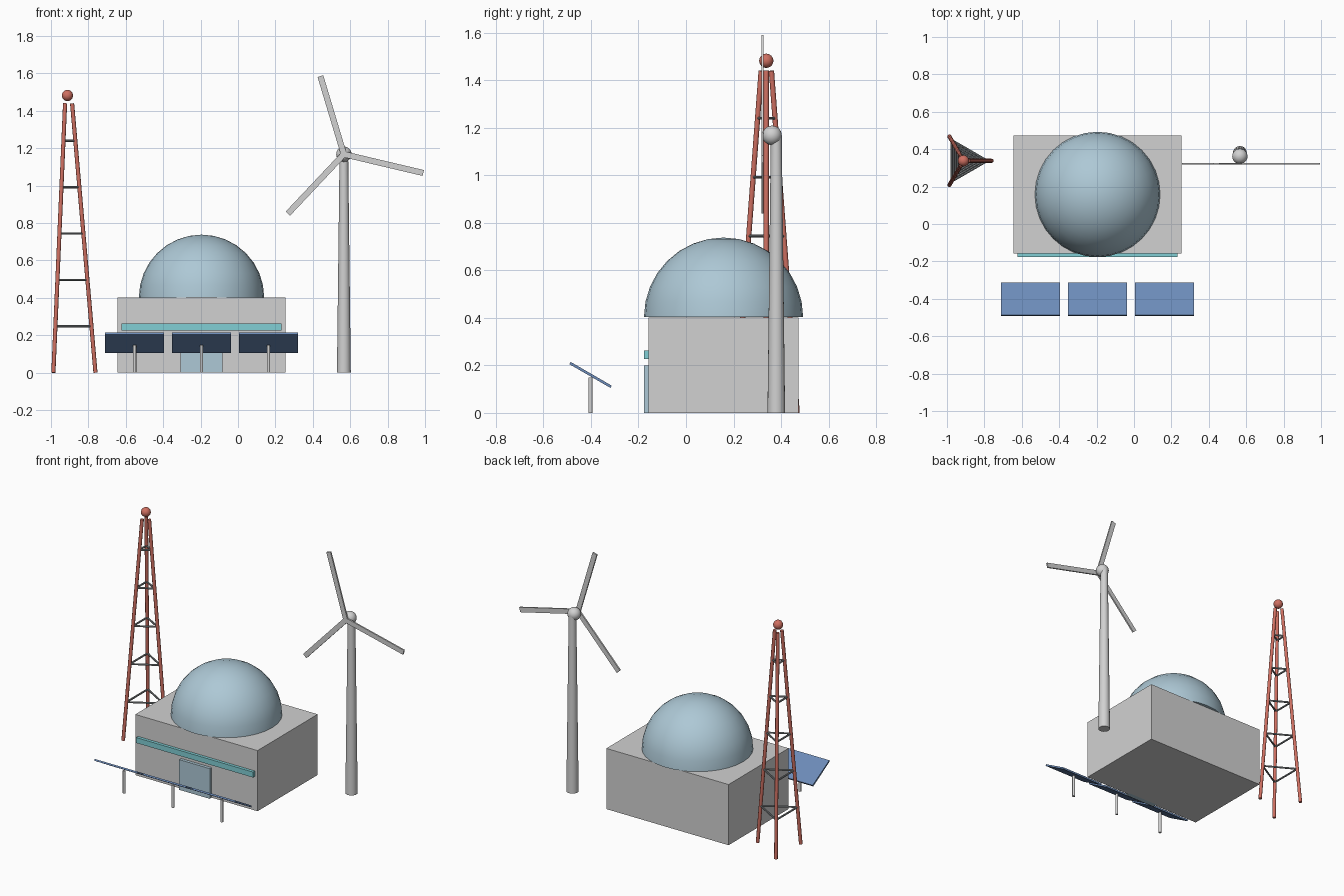
import bpy, bmesh, math
from mathutils import Vector, Matrix

if "Cube" in bpy.data.objects:
    bpy.data.objects.remove(bpy.data.objects["Cube"])


def material(name, rgb):
    m = bpy.data.materials.new(name)
    m.use_nodes = True
    m.diffuse_color = (*rgb, 1)
    m.node_tree.nodes["Principled BSDF"].inputs["Base Color"].default_value = (*rgb, 1)
    return m


CONCRETE = material("pale grey", (0.64, 0.64, 0.64))
GLASS = material("dome blue", (0.42, 0.58, 0.67))
TEAL = material("window teal", (0.22, 0.62, 0.66))
PANEL = material("panel blue", (0.15, 0.26, 0.48))
RED = material("mast red", (0.62, 0.16, 0.12))
STEEL = material("steel grey", (0.27, 0.29, 0.30))


def finish(bm, name, mat, smooth=False):
    mesh = bpy.data.meshes.new(name)
    bm.to_mesh(mesh)
    bm.free()
    mesh.materials.append(mat)
    obj = bpy.data.objects.new(name, mesh)
    bpy.context.collection.objects.link(obj)
    if smooth:
        bpy.ops.object.select_all(action="DESELECT")
        obj.select_set(True)
        bpy.context.view_layer.objects.active = obj
        bpy.ops.object.shade_smooth_by_angle(angle=math.radians(40))
    return obj


def box(name, center, size, mat, rotation=Matrix()):
    bm = bmesh.new()
    bmesh.ops.create_cube(bm, size=1, matrix=Matrix.Translation(center) @ rotation
                          @ Matrix.Diagonal((*size, 1)))
    return finish(bm, name, mat)


def rod(name, start, end, r1, r2, mat, sides=12):
    start, end = Vector(start), Vector(end)
    axis = end - start
    turn = axis.to_track_quat("Z", "Y").to_matrix().to_4x4()
    bm = bmesh.new()
    bmesh.ops.create_cone(bm, cap_ends=True, segments=sides, radius1=r1, radius2=r2,
                          depth=axis.length,
                          matrix=Matrix.Translation((start + end) / 2) @ turn)
    return finish(bm, name, mat, True)


def ball(name, center, radius, mat, half=False, segments=24):
    bm = bmesh.new()
    bmesh.ops.create_uvsphere(bm, u_segments=segments, v_segments=segments // 2, radius=radius)
    if half:
        bmesh.ops.bisect_plane(bm, geom=bm.verts[:] + bm.edges[:] + bm.faces[:], dist=1e-5,
                               plane_co=(0, 0, 0), plane_no=(0, 0, 1), clear_inner=True)
        bmesh.ops.holes_fill(bm, edges=[e for e in bm.edges if e.is_boundary])
    bmesh.ops.translate(bm, verts=bm.verts, vec=center)
    return finish(bm, name, mat, True)


# Main building with dome, window band and door
X = -0.195
box("building", (X, 0.158, 0.201), (0.896, 0.63, 0.402), CONCRETE)
ball("dome", (X, 0.158, 0.403), 0.335, GLASS, half=True, segments=32)
box("window_band", (X, -0.16, 0.244), (0.856, 0.034, 0.036), TEAL)
box("door", (X, -0.16, 0.1), (0.224, 0.034, 0.2), GLASS)

# Tilted solar panels on posts
for i, side in enumerate(("right", "middle", "left")):
    px = X + (i - 1) * 0.358
    box(f"solar_panel_{side}", (px, -0.402, 0.16), (0.314, 0.2, 0.011), PANEL,
        Matrix.Rotation(math.radians(-30), 4, "X"))
    rod(f"panel_post_{side}", (px, -0.402, 0), (px, -0.402, 0.148), 0.009, 0.009, CONCRETE)

# Wind turbine
TX, TZ = 0.566, 1.168
rod("turbine_tower", (TX, 0.38, 0), (TX, 0.38, TZ), 0.037, 0.023, CONCRETE, 20)
ball("turbine_hub", (TX, 0.362, TZ), 0.041, CONCRETE)
LENGTH = 0.436
for i in range(3):
    turn = Matrix.Rotation(math.radians(13.3 + 120 * i), 4, "Y")
    center = Vector((TX, 0.322, TZ)) + turn @ Vector((LENGTH / 2, 0, 0))
    box(f"turbine_blade_{i + 1}", center, (LENGTH, 0.01, 0.032), CONCRETE, turn)

# Three-legged lattice mast
MX, MY, TOP = -0.912, 0.338, 1.44


def leg_point(i, z):
    a = math.radians(120 * i)
    r = 0.15 - 0.125 * z / TOP
    return Vector((MX + r * math.cos(a), MY + r * math.sin(a), z))


for i in range(3):
    rod(f"mast_leg_{i + 1}", leg_point(i, 0), leg_point(i, TOP), 0.011, 0.011, RED)
    for k in range(1, 6):
        z = 0.248 * k
        rod(f"mast_rung_{k}_{i + 1}", leg_point(i, z), leg_point(i + 1, z),
            0.006, 0.006, STEEL, 8)
ball("mast_beacon", (MX, MY, 1.482), 0.03, RED)
